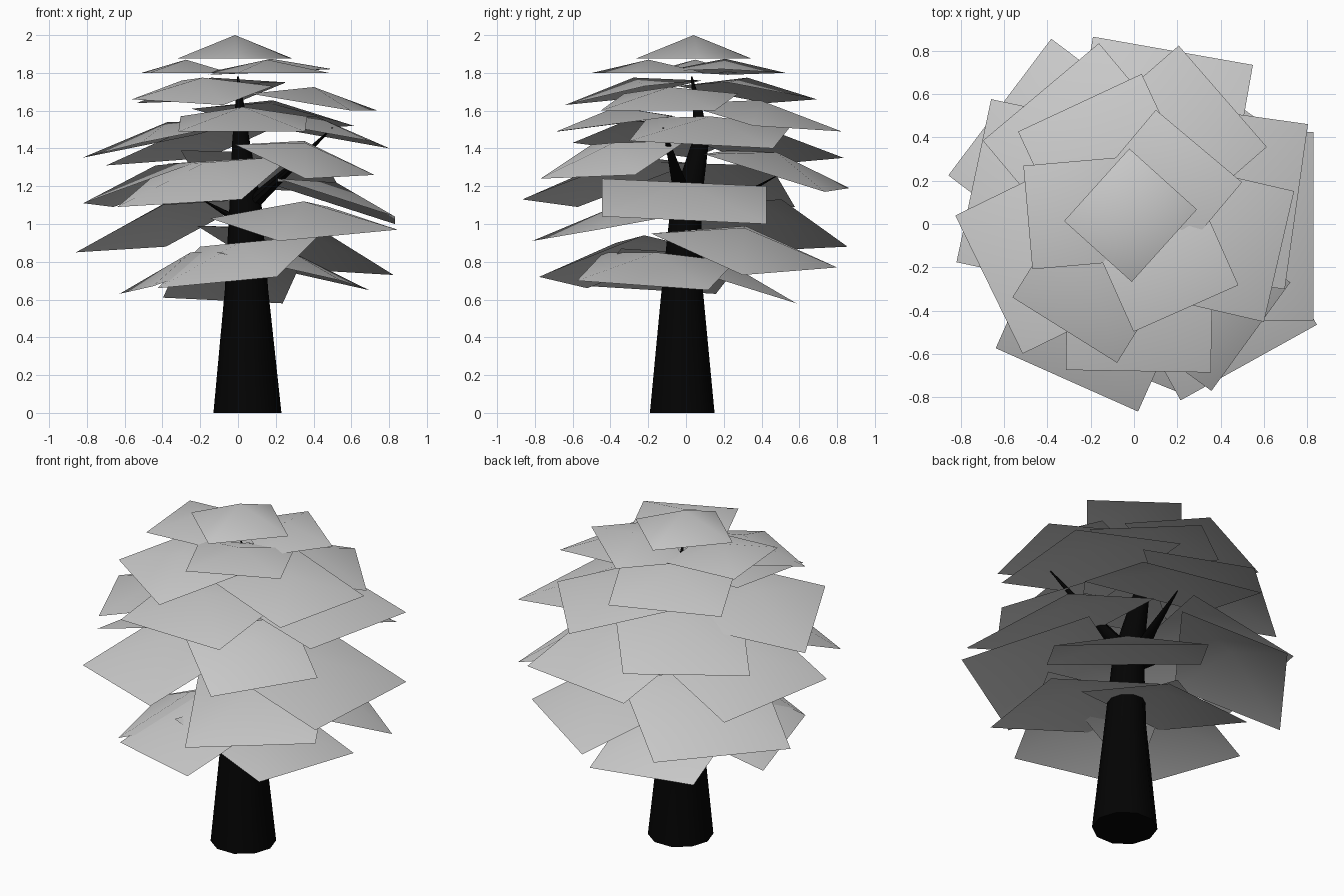
import bpy, bmesh, math
from mathutils import Vector

if "Cube" in bpy.data.objects:
    bpy.data.objects.remove(bpy.data.objects["Cube"], do_unlink=True)


def material(name, color):
    mat = bpy.data.materials.new(name)
    mat.use_nodes = True
    mat.diffuse_color = color
    mat.node_tree.nodes["Principled BSDF"].inputs["Base Color"].default_value = color
    return mat


foliage_grey = material("foliage grey", (0.59, 0.59, 0.59, 1))
bark_black = material("bark black", (0.001, 0.001, 0.001, 1))


def finish(name, bm, mat):
    mesh = bpy.data.meshes.new(name)
    bm.to_mesh(mesh)
    bm.free()
    mesh.materials.append(mat)
    for poly in mesh.polygons:
        poly.use_smooth = True
    obj = bpy.data.objects.new(name, mesh)
    bpy.context.scene.collection.objects.link(obj)
    return obj


def add_card(bm, lift, x, y, z_start, z_end, heading, width, depth, rise):
    """Peaked leaf sheet, placed by the middle of its lower outer edge."""
    a = math.radians(heading)
    out = Vector((math.cos(a), math.sin(a), 0))
    side = Vector((-out.y * width, out.x * width, z_end - z_start)) / 2
    outer = Vector((x, y, (z_start + z_end) / 2))
    inner = outer - out * depth + Vector((0, 0, rise))
    peak = bm.verts.new((outer + inner) / 2 + Vector((0, 0, lift)))
    rim = [bm.verts.new(p) for p in
           (outer - side, outer + side, inner + side, inner - side)]
    for i in range(4):
        bm.faces.new((rim[i], rim[(i + 1) % 4], peak))


def add_tier(name, lift, *cards):
    """One ring of sheets: x, y, end heights, heading, width, depth, rise."""
    bm = bmesh.new()
    for card in cards:
        add_card(bm, lift, *card)
    finish(name, bm, foliage_grey)


def add_limb(bm, rings, sides):
    """Tapered tube through (x, y, z, radius) rings."""
    loops = []
    for x, y, z, r in rings:
        loops.append([bm.verts.new((x + r * math.cos(t), y + r * math.sin(t), z))
                      for t in (math.tau * i / sides for i in range(sides))])
    for low, high in zip(loops, loops[1:]):
        for i in range(sides):
            j = (i + 1) % sides
            bm.faces.new((low[i], low[j], high[j], high[i]))
    bm.faces.new(loops[0][::-1])
    bm.faces.new(loops[-1])


# Foliage, from the lowest ring to the tip
add_tier("bottom_foliage", .1,
         (-.11, -.65, .66, .72, 248, .68, .6, .22),
         (.62, -.23, .70, .65, -12, .71, .68, .15),
         (-.08, .54, .58, .61, 98, .64, .65, .2),
         (-.54, -.17, .63, .67, 195, .68, .6, .2))
add_tier("lower_foliage", .12,
         (.48, .55, .73, .77, 54, .85, .6, .22),
         (-.62, .54, .88, .85, 143, .79, .58, .25),
         (.53, -.64, .91, .97, -61, .72, .75, .12))
add_tier("middle_foliage", .1,
         (-.31, -.72, 1.09, 1.13, 246, .72, .66, .23),
         (-.74, .20, 1.09, 1.11, 168, .77, .62, .22),
         (.83, -.01, 1.04, 1.0, 0, .87, .62, .2),
         (.18, .80, 1.17, 1.19, 80, .75, .65, .2))
add_tier("upper_foliage", .09,
         (.54, -.52, 1.24, 1.26, -36, .62, .46, .18),
         (-.43, .61, 1.35, 1.31, 130, .70, .62, .18),
         (-.67, -.28, 1.35, 1.43, 206, .71, .66, .12),
         (.75, .08, 1.44, 1.4, -8, .77, .68, .12),
         (.02, -.68, 1.49, 1.49, 269, .67, .62, .08),
         (.41, .59, 1.52, 1.49, 41, .62, .6, .12))
add_tier("high_foliage", .08,
         (.67, -.15, 1.6, 1.6, -13, .62, .55, .09),
         (-.32, -.49, 1.66, 1.63, 238, .57, .5, .1),
         (-.25, .56, 1.66, 1.64, 115, .63, .52, .09))
add_tier("crown_foliage", .07,
         (-.49, .03, 1.8, 1.8, 185, .48, .43, 0),
         (.24, -.39, 1.8, 1.8, -66, .53, .42, 0),
         (.30, .36, 1.82, 1.8, 50, .52, .4, -.01))
add_tier("tip_foliage", .125, (.14, -.10, 1.875, 1.875, -42, .45, .42, 0))

# Trunk and branches
limbs = {
    "trunk": [(.05, -.02, 0, .18), (.045, -.02, .65, .115), (.04, 0, 1.1, .085),
              (.015, .08, 1.45, .045), (.01, .06, 1.62, .025), (0, .03, 1.78, .005)],
    "right_branch": [(.06, .0, 1.1, .06), (.28, -.06, 1.3, .03), (.5, -.12, 1.51, .004)],
    "back_branch": [(.04, 0, 1.0, .06), (.08, .25, 1.13, .03), (.1, .49, 1.26, .004)],
    "left_branch": [(.04, 0, 1.0, .05), (-.19, .02, 1.13, .004)],
}
for name, rings in limbs.items():
    bm = bmesh.new()
    add_limb(bm, rings, 10)
    obj = finish(name, bm, bark_black)
    bpy.context.view_layer.objects.active = obj
    obj.select_set(True)
    bpy.ops.object.shade_smooth_by_angle(angle=math.radians(40))
    obj.select_set(False)
